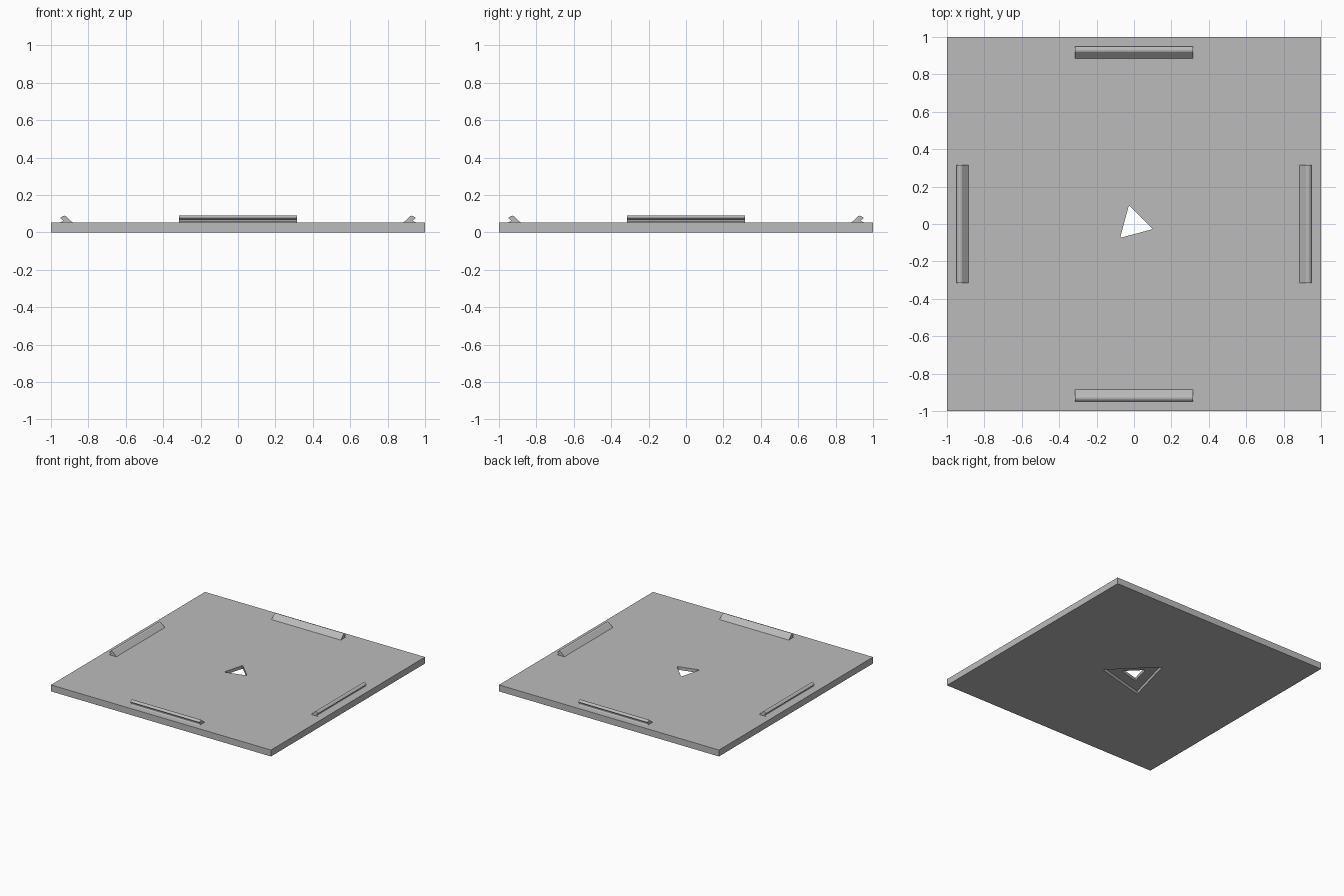
import bpy, bmesh
from math import cos, sin, radians
from mathutils import Matrix

cube = bpy.data.objects.get("Cube")
if cube:
    bpy.data.objects.remove(cube, do_unlink=True)

grey = bpy.data.materials.new("plain grey")
grey.use_nodes = True
colour = (0.5, 0.5, 0.5, 1)
grey.diffuse_color = colour
grey.node_tree.nodes["Principled BSDF"].inputs["Base Color"].default_value = colour

THICK = 0.053


def finish(bm, name):
    bmesh.ops.recalc_face_normals(bm, faces=bm.faces)
    mesh = bpy.data.meshes.new(name)
    bm.to_mesh(mesh)
    bm.free()
    mesh.materials.append(grey)
    obj = bpy.data.objects.new(name, mesh)
    bpy.context.collection.objects.link(obj)
    return obj


def ring(bm, points, z):
    """Closed loop of edges at one height."""
    verts = [bm.verts.new((x, y, z)) for x, y in points]
    return [bm.edges.new((a, b)) for a, b in zip(verts, verts[1:] + verts[:1])]


def triangle(radius, blunt):
    """Turned triangle with slightly blunted corners."""
    corners = [(radius * cos(radians(a)), radius * sin(radians(a))) for a in (-15, 105, 225)]
    points = []
    for i, (x, y) in enumerate(corners):
        for nx, ny in (corners[i - 1], corners[(i + 1) % 3]):
            points.append((x + (nx - x) * blunt, y + (ny - y) * blunt))
    return points


# Square plate with a triangular hole and a wider triangular recess underneath
bm = bmesh.new()
square = [(-1, -1), (1, -1), (1, 1), (-1, 1)]
small, large = triangle(0.105, 0.04), triangle(0.26, 0.015)
ledge = 0.027
bottom, top = ring(bm, square, 0), ring(bm, square, THICK)
recess_low, recess_high = ring(bm, large, 0), ring(bm, large, ledge)
hole_low, hole_high = ring(bm, small, ledge), ring(bm, small, THICK)
for a, b in ((bottom, top), (recess_low, recess_high), (hole_low, hole_high)):
    bmesh.ops.bridge_loops(bm, edges=a + b)
for a, b in ((bottom, recess_low), (recess_high, hole_low), (top, hole_high)):
    bmesh.ops.triangle_fill(bm, edges=a + b, use_beauty=True)
finish(bm, "base_plate")

# Hooked rail: sloped inner side, rounded crown, lip over the outer side
PROFILE = [(0.885, 0.053), (0.92, 0.086), (0.928, 0.089), (0.938, 0.087),
           (0.949, 0.077), (0.947, 0.073), (0.935, 0.065), (0.938, 0.059), (0.95, 0.053)]
HALF = 0.315
for name, angle in (("left_rail", 0), ("back_rail", 90), ("right_rail", 180), ("front_rail", 270)):
    bm = bmesh.new()
    face = bm.faces.new([bm.verts.new((x, -HALF, z)) for x, z in PROFILE])
    out = bmesh.ops.extrude_face_region(bm, geom=[face])
    moved = [v for v in out["geom"] if isinstance(v, bmesh.types.BMVert)]
    bmesh.ops.translate(bm, verts=moved, vec=(0, 2 * HALF, 0))
    if len(bm.faces) < len(PROFILE) + 2:
        bm.faces.new([v for v in bm.verts if v.co.y < 0])
    bmesh.ops.rotate(bm, verts=bm.verts, matrix=Matrix.Rotation(radians(angle), 3, "Z"))
    finish(bm, name)
